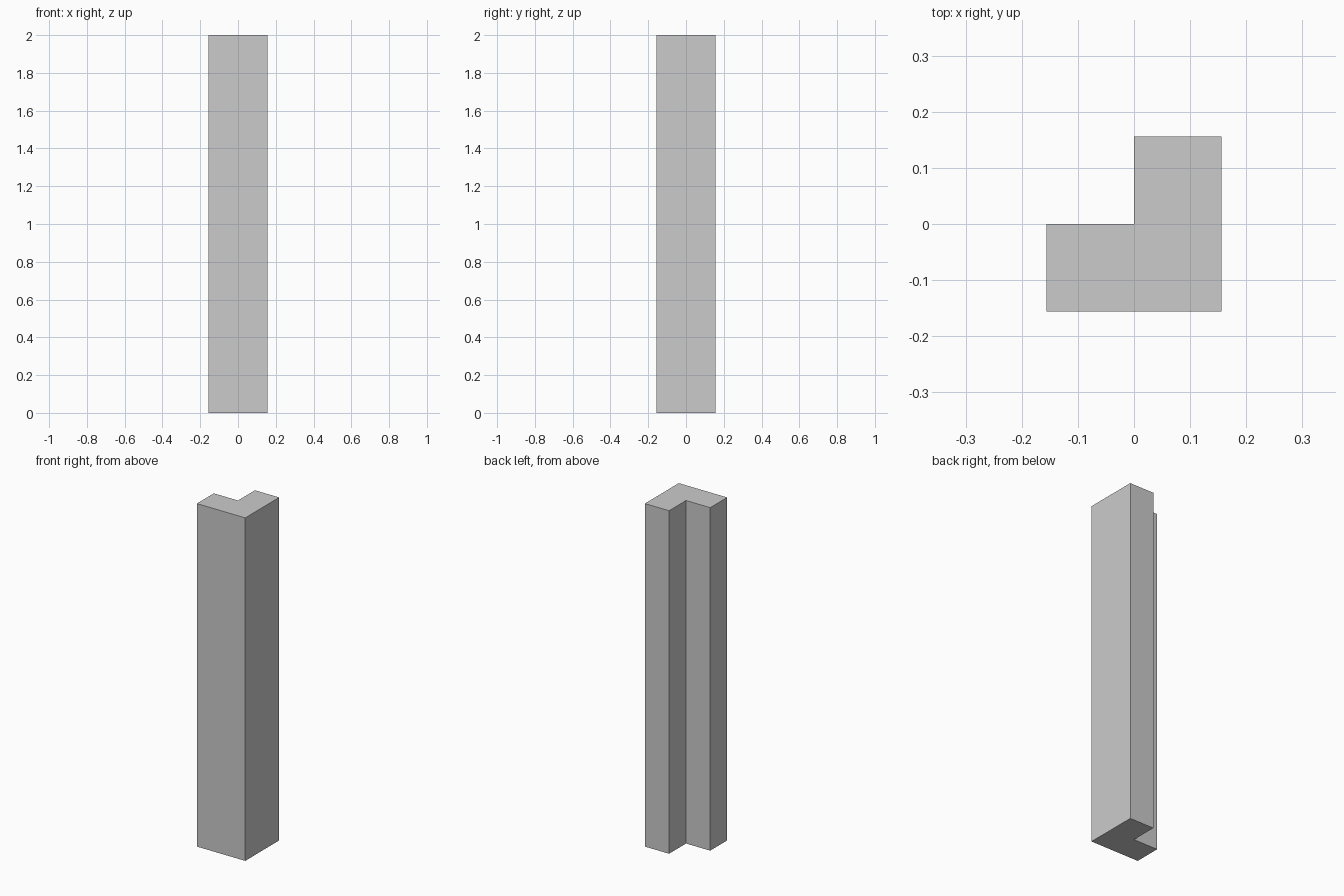
import bpy
import bmesh

if "Cube" in bpy.data.objects:
    bpy.data.objects.remove(bpy.data.objects["Cube"])

HALF = 0.156
HEIGHT = 2.0

# L-shaped cross-section, notch at the back left
profile = [(-HALF, -HALF), (HALF, -HALF), (HALF, HALF),
           (0, HALF), (0, 0), (-HALF, 0)]

# Corner post: profile extruded upwards
bm = bmesh.new()
base = bm.faces.new([bm.verts.new((x, y, 0)) for x, y in profile])
top = bmesh.ops.extrude_face_region(bm, geom=[base], use_keep_orig=True)
top_verts = [g for g in top["geom"] if isinstance(g, bmesh.types.BMVert)]
bmesh.ops.translate(bm, verts=top_verts, vec=(0, 0, HEIGHT))
bmesh.ops.recalc_face_normals(bm, faces=bm.faces)

mesh = bpy.data.meshes.new("corner_post")
bm.to_mesh(mesh)
bm.free()
post = bpy.data.objects.new("corner_post", mesh)
bpy.context.collection.objects.link(post)
